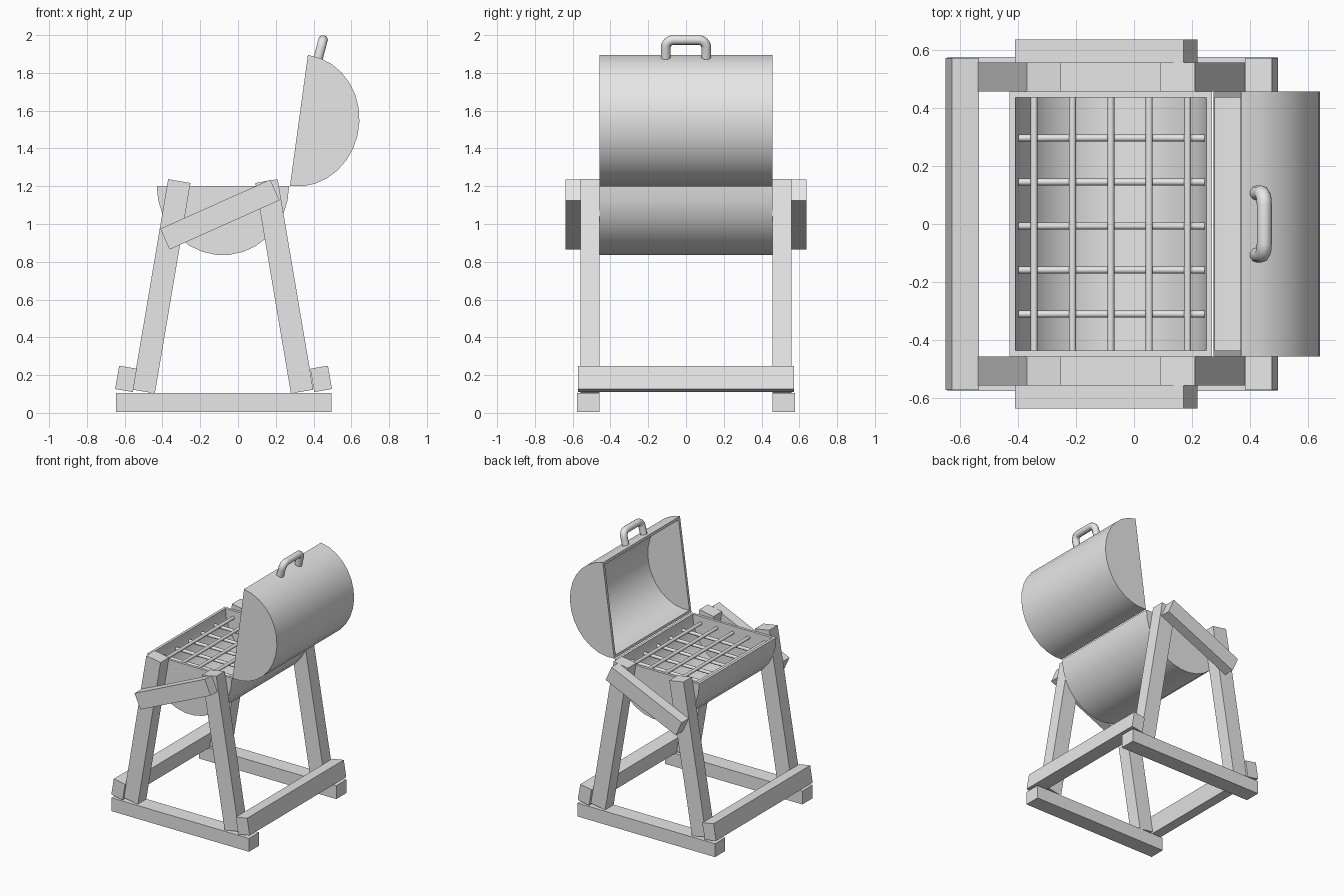
import bpy, bmesh
from math import sin, cos, pi, radians
from mathutils import Matrix, Vector

cube = bpy.data.objects.get("Cube")
if cube:
    bpy.data.objects.remove(cube, do_unlink=True)

grey = bpy.data.materials.new("light_grey")
grey.use_nodes = True
GREY = (0.8, 0.8, 0.8, 1)
grey.diffuse_color = GREY
grey.node_tree.nodes["Principled BSDF"].inputs["Base Color"].default_value = GREY


def finish(bm, name, matrix=None, smooth=False):
    bmesh.ops.recalc_face_normals(bm, faces=bm.faces)
    mesh = bpy.data.meshes.new(name)
    bm.to_mesh(mesh)
    bm.free()
    mesh.materials.append(grey)
    obj = bpy.data.objects.new(name, mesh)
    bpy.context.collection.objects.link(obj)
    if matrix:
        obj.matrix_world = matrix
    if smooth:
        bpy.ops.object.select_all(action="DESELECT")
        obj.select_set(True)
        bpy.context.view_layer.objects.active = obj
        bpy.ops.object.shade_smooth_by_angle(angle=radians(35))
    return obj


def placed(center, tilt):
    return Matrix.Translation(center) @ Matrix.Rotation(radians(tilt), 4, "Y")


def beam(name, center, size, tilt=0):
    bm = bmesh.new()
    bmesh.ops.create_cube(bm, size=1, matrix=Matrix.Diagonal((*size, 1)))
    return finish(bm, name, placed(center, tilt))


def half_drum(name, center, tilt, radius, depth, half_length, wall=0.02, steps=15):
    """Open half barrel with a thin wall, its opening facing local +z."""
    bm = bmesh.new()
    rims = []
    for inset in (0, wall):
        ends = []
        for y in (-half_length + inset, half_length - inset):
            ends.append([bm.verts.new((-(radius - inset) * cos(pi * i / steps), y,
                                       -(depth - inset) * sin(pi * i / steps)))
                         for i in range(steps + 1)])
        a, b = ends
        for i in range(steps):
            bm.faces.new((a[i], a[i + 1], b[i + 1], b[i]))
        bm.faces.new(a)
        bm.faces.new(b)
        rims.append((a[0], a[-1], b[-1], b[0]))
    outer, inner = rims
    for i in range(4):
        j = (i + 1) % 4
        bm.faces.new((outer[i], outer[j], inner[j], inner[i]))
    return finish(bm, name, placed(center, tilt), smooth=True)


def rod(name, center, length, axis, radius=0.012):
    bm = bmesh.new()
    bmesh.ops.create_cone(bm, cap_ends=True, segments=12, radius1=radius,
                          radius2=radius, depth=length)
    turn = Matrix.Rotation(pi / 2, 4, "Y" if axis == "x" else "X")
    return finish(bm, name, Matrix.Translation(center) @ turn, smooth=True)


# Wooden stand: two matching side frames
for side, s in (("front", -1), ("back", 1)):
    beam(side + "_foot", (-0.075, s * 0.517, 0.055), (1.14, 0.12, 0.1))
    beam(side + "_right_leg", (-0.405, s * 0.508, 0.67), (0.12, 0.1, 1.13), 9.6)
    beam(side + "_left_leg", (0.245, s * 0.508, 0.67), (0.12, 0.1, 1.13), -9.6)
    beam(side + "_brace", (-0.096, s * 0.598, 1.05), (0.638, 0.08, 0.12), -24.1)

# Long rails joining the frames
beam("right_rail", (-0.593, 0, 0.18), (0.095, 1.145, 0.125), 9.6)
beam("left_rail", (0.44, 0, 0.18), (0.095, 1.145, 0.125), -9.6)

# Fire bowl and open lid
half_drum("bowl", (-0.08, 0, 1.2), 0, 0.35, 0.365, 0.457)
half_drum("lid", (0.3225, 0, 1.548), -82.2, 0.35, 0.32, 0.457)

# Cooking grate
for i in range(5):
    rod("grate_long_rod", (-0.345 + 0.1325 * i, 0, 1.148), 0.88, "y")
    rod("grate_cross_rod", (-0.077, -0.311 + 0.152 * i, 1.13), 0.645, "x")

# Lid handle: a bent tube with rounded corners
base, rise = Vector((0.42, 0, 1.86)), Vector((0.03, 0, 0.114))
bend, half = 0.04, 0.107
path = [base + Vector((0, -half, 0))]
for s in (-1, 1):
    arc = []
    for i in range(7):
        t = pi / 2 * i / 6
        y = s * (half - bend + bend * cos(t))
        lift = 1 - bend * (1 - sin(t)) / rise.length
        arc.append(base + rise * lift + Vector((0, y, 0)))
    path += arc if s < 0 else arc[::-1]
path.append(base + Vector((0, half, 0)))

curve = bpy.data.curves.new("lid_handle", "CURVE")
curve.dimensions = "3D"
curve.bevel_depth = 0.026
curve.bevel_resolution = 3
curve.use_fill_caps = True
spline = curve.splines.new("POLY")
spline.points.add(len(path) - 1)
for point, co in zip(spline.points, path):
    point.co = (*co, 1)
curve.materials.append(grey)
handle = bpy.data.objects.new("lid_handle", curve)
bpy.context.collection.objects.link(handle)
bpy.ops.object.select_all(action="DESELECT")
handle.select_set(True)
bpy.context.view_layer.objects.active = handle
bpy.ops.object.convert(target="MESH")
bpy.ops.object.shade_smooth_by_angle(angle=radians(40))
